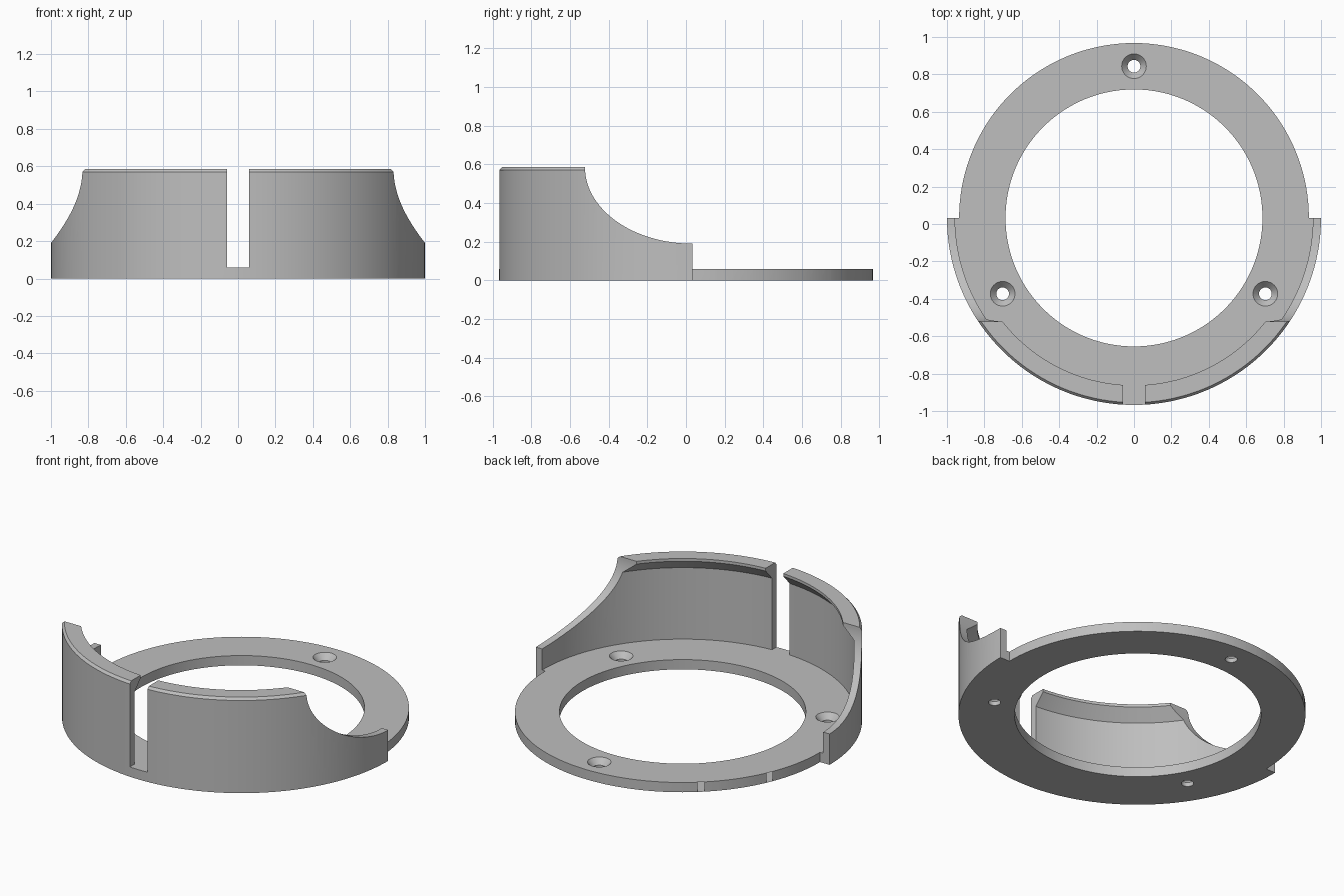
import bpy, bmesh
from math import sin, cos, pi, radians
from mathutils import Vector

cube = bpy.data.objects.get("Cube")
if cube:
    bpy.data.objects.remove(cube, do_unlink=True)

CY = 0.0325          # y of the common ring axis
PLATE = 0.06         # plate thickness
TOP = 0.585          # wall height
SEGS = 144


def finish(name, bm):
    bmesh.ops.remove_doubles(bm, verts=bm.verts, dist=1e-5)
    bmesh.ops.recalc_face_normals(bm, faces=bm.faces)
    mesh = bpy.data.meshes.new(name)
    bm.to_mesh(mesh)
    bm.free()
    obj = bpy.data.objects.new(name, mesh)
    bpy.context.collection.objects.link(obj)
    return obj


def revolve(name, profile, centre, steps, closed):
    """Turn an (r, z) profile fully round a vertical axis."""
    bm = bmesh.new()
    c = Vector(centre)
    vs = [bm.verts.new(c + Vector((r, 0, z))) for r, z in profile]
    pairs = list(zip(vs, vs[1:])) + ([(vs[-1], vs[0])] if closed else [])
    es = [bm.edges.new(p) for p in pairs]
    bmesh.ops.spin(bm, geom=vs + es, cent=c, axis=(0, 0, 1),
                   angle=2 * pi, steps=steps)
    return finish(name, bm)


def prism(name, points, depth):
    """Extrude a flat outline along a vector."""
    bm = bmesh.new()
    face = bm.faces.new([bm.verts.new(p) for p in points])
    ext = bmesh.ops.extrude_face_region(bm, geom=[face], use_keep_orig=True)
    moved = [g for g in ext["geom"] if isinstance(g, bmesh.types.BMVert)]
    bmesh.ops.translate(bm, verts=moved, vec=depth)
    return finish(name, bm)


# Full ring: flat plate, outer wall and inward lip with a sloped underside
section = [(0.687, 0), (1, 0), (1, 0.57), (0.987, TOP), (0.895, TOP),
           (0.895, 0.568), (0.957, 0.5), (0.957, PLATE), (0.687, PLATE)]
guard = revolve("guard_ring", section, (0, CY, 0), SEGS, True)

cutters = []

# Side sweep: elliptical drop of the wall, and no wall at the back
sweep = [(-1.2, CY - 0.555 * cos(t), TOP - 0.395 * sin(t))
         for t in (pi / 2 * i / 32 for i in range(33))]
sweep += [(-1.2, CY, PLATE), (-1.2, 1.2, PLATE), (-1.2, 1.2, 0.8),
          (-1.2, CY - 0.555, 0.8)]
cutters.append(prism("sweep_cutter", sweep, (2.4, 0, 0)))

# Smaller plate radius on the back half
trim = [(0.935 * cos(t), CY + 0.935 * sin(t), -0.1)
        for t in (pi * i / 72 for i in range(73))]
trim += [(-1.2, CY, -0.1), (-1.2, 1.2, -0.1), (1.2, 1.2, -0.1), (1.2, CY, -0.1)]
cutters.append(prism("back_trim_cutter", trim, (0, 0, 0.5)))

# Front slot
slot = [(-0.06, -1.2, PLATE), (0.06, -1.2, PLATE),
        (0.06, -0.8, PLATE), (-0.06, -0.8, PLATE)]
cutters.append(prism("slot_cutter", slot, (0, 0, 0.8)))

# Three countersunk screw holes
hole = [(0, -0.1), (0.034, -0.1), (0.034, 0.025), (0.066, PLATE),
        (0.066, 0.1), (0, 0.1)]
for a in (90, 210, 330):
    pos = (0.811 * cos(radians(a)), CY + 0.811 * sin(radians(a)), 0)
    cutters.append(revolve("screw_hole_cutter", hole, pos, 32, False))

# Apply the cuts
bpy.ops.object.select_all(action='DESELECT')
bpy.context.view_layer.objects.active = guard
guard.select_set(True)
for cutter in cutters:
    cutter.hide_render = True
    mod = guard.modifiers.new("cut", 'BOOLEAN')
    mod.operation = 'DIFFERENCE'
    mod.solver = 'EXACT'
    mod.object = cutter
    bpy.ops.object.modifier_apply(modifier=mod.name)
    bpy.data.objects.remove(cutter, do_unlink=True)

# Plain grey finish
grey = bpy.data.materials.new("plain_grey")
grey.use_nodes = True
colour = (0.52, 0.52, 0.52, 1)
grey.diffuse_color = colour
grey.node_tree.nodes["Principled BSDF"].inputs["Base Color"].default_value = colour
guard.data.materials.clear()
guard.data.materials.append(grey)
bpy.ops.object.shade_smooth_by_angle(angle=radians(25))
